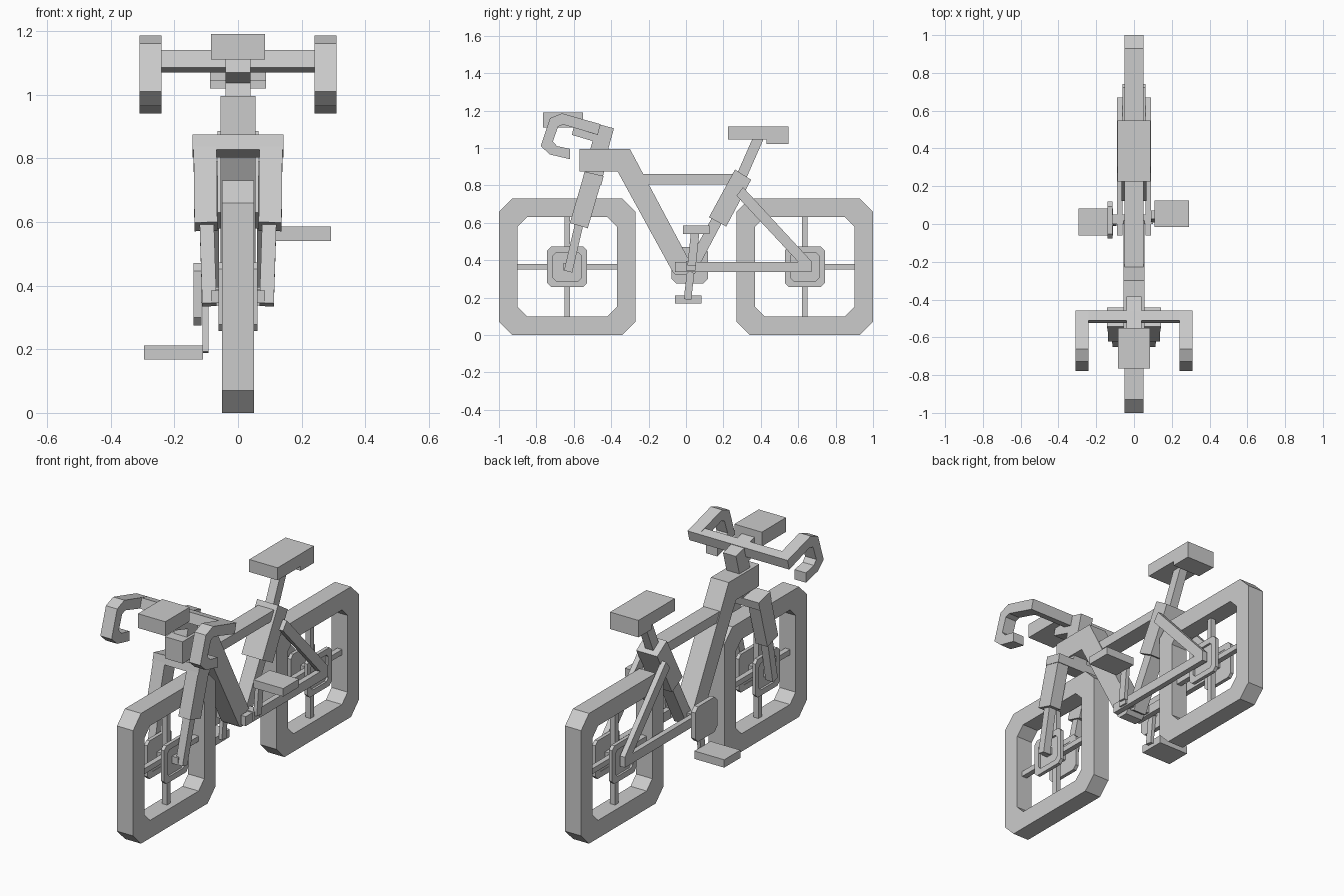
import bpy, bmesh
from mathutils import Vector

if "Cube" in bpy.data.objects:
    bpy.data.objects.remove(bpy.data.objects["Cube"])

grey = bpy.data.materials.new("plain grey")
grey.diffuse_color = (0.6, 0.6, 0.6, 1)
grey.use_nodes = True
grey.node_tree.nodes["Principled BSDF"].inputs["Base Color"].default_value = grey.diffuse_color


def finish(name, bm):
    bmesh.ops.recalc_face_normals(bm, faces=bm.faces)
    me = bpy.data.meshes.new(name)
    bm.to_mesh(me)
    bm.free()
    me.materials.append(grey)
    ob = bpy.data.objects.new(name, me)
    bpy.context.collection.objects.link(ob)
    return ob


def plate(name, pts, x0, x1):
    """Extrude a (y, z) outline from x0 to x1."""
    bm = bmesh.new()
    f = bm.faces.new([bm.verts.new((x0, y, z)) for y, z in pts])
    r = bmesh.ops.extrude_face_region(bm, geom=[f])
    vs = [v for v in r["geom"] if isinstance(v, bmesh.types.BMVert)]
    bmesh.ops.translate(bm, verts=vs, vec=(x1 - x0, 0, 0))
    return finish(name, bm)


def box(name, x0, x1, y0, y1, z0, z1):
    return plate(name, [(y0, z0), (y1, z0), (y1, z1), (y0, z1)], x0, x1)


def beam(name, p0, p1, wide, deep):
    """Square-section bar between two points."""
    p0, p1 = Vector(p0), Vector(p1)
    d = (p1 - p0).normalized()
    u = (Vector((1, 0, 0)) - d * d.x).normalized()
    w = d.cross(u)
    bm = bmesh.new()
    rows = [[bm.verts.new(p + u * a * wide / 2 + w * b * deep / 2)
             for a, b in ((-1, -1), (1, -1), (1, 1), (-1, 1))] for p in (p0, p1)]
    for row in rows:
        bm.faces.new(row)
    for i in range(4):
        j = (i + 1) % 4
        bm.faces.new((rows[0][i], rows[0][j], rows[1][j], rows[1][i]))
    return finish(name, bm)


def octagon(cy, cz, r, c):
    k = r - c
    return [(cy + a, cz + b) for a, b in ((r, -k), (r, k), (k, r), (-k, r),
                                          (-r, k), (-r, -k), (-k, -r), (k, -r))]


def ring(name, outer, inner, x0, x1):
    bm = bmesh.new()
    loops = [[bm.verts.new((x, y, z)) for y, z in pts]
             for pts, x in ((outer, x0), (outer, x1), (inner, x1), (inner, x0))]
    n = len(outer)
    for a in range(4):
        A, B = loops[a], loops[(a + 1) % 4]
        for i in range(n):
            j = (i + 1) % n
            bm.faces.new((A[i], A[j], B[j], B[i]))
    return finish(name, bm)


# Wheels with cross spokes and square hub plates
R = 0.365
for label, cy in (("front", -0.635), ("rear", 0.635)):
    ring(label + "_tyre", octagon(cy, R, R, 0.07), octagon(cy, R, 0.265, 0.05), -0.05, 0.05)
    box(label + "_spoke_vertical", -0.015, 0.015, cy - 0.015, cy + 0.015, 0.09, 0.64)
    box(label + "_spoke_horizontal", -0.015, 0.015, cy - 0.275, cy + 0.275, 0.35, 0.38)
    box(label + "_axle", -0.085, 0.085, cy - 0.02, cy + 0.02, R - 0.02, R + 0.02)
    for s in (-1, 1):
        ring(label + "_hub_ring", octagon(cy, R, 0.107, 0.02),
             octagon(cy, R, 0.075, 0.015), s * 0.042, s * 0.062)
        plate(label + "_hub_plate", octagon(cy, R, 0.08, 0.015), s * 0.044, s * 0.05)

# Frame: head block with down tube, top tube, seat tube and sleeve
plate("head_and_down_tube", [(-0.57, 0.995), (-0.30, 0.995), (0.035, 0.365), (0.0, 0.32),
                             (-0.055, 0.32), (-0.07, 0.335), (-0.365, 0.873), (-0.57, 0.873)],
      -0.055, 0.055)
box("top_tube", -0.05, 0.05, -0.24, 0.28, 0.805, 0.86)
beam("seat_tube", (0, 0.02, 0.34), (0, 0.19, 0.66), 0.08, 0.06)
plate("seat_sleeve", [(0.262, 0.885), (0.348, 0.83), (0.215, 0.58), (0.123, 0.63)], -0.065, 0.065)
beam("seat_post", (0, 0.28, 0.81), (0, 0.39, 1.06), 0.05, 0.055)
plate("seat", [(0.225, 1.115), (0.547, 1.115), (0.547, 1.02), (0.43, 1.02),
               (0.43, 1.045), (0.225, 1.045)], -0.088, 0.088)

# Rear stays on both sides
for s in (-1, 1):
    box("chain_stay", s * 0.06, s * 0.09, -0.06, 0.67, 0.337, 0.39)
    plate("seat_stay", [(0.305, 0.79), (0.27, 0.745), (0.61, 0.38), (0.67, 0.38), (0.67, 0.395)],
          s * 0.06, s * 0.09)

# Fork: neck, crown and telescoping legs
beam("fork_neck", (0, -0.478, 0.92), (0, -0.50, 0.83), 0.09, 0.10)
beam("fork_crown", (0, -0.492, 0.862), (0, -0.503, 0.815), 0.285, 0.105)
for s in (-1, 1):
    beam("fork_upper_leg", (s * 0.104, -0.493, 0.86), (s * 0.101, -0.573, 0.585), 0.072, 0.10)
    beam("fork_lower_leg", (s * 0.099, -0.565, 0.62), (s * 0.09, -0.63, 0.34), 0.045, 0.045)

# Stem, handlebar and front lamp
plate("stem", [(-0.385, 1.105), (-0.59, 1.16), (-0.61, 1.07), (-0.50, 1.037),
               (-0.515, 0.98), (-0.42, 0.98)], -0.04, 0.04)
plate("handlebar_crossbar", [(-0.457, 1.127), (-0.51, 1.14), (-0.525, 1.085), (-0.472, 1.07)],
      -0.25, 0.25)
for s in (-1, 1):
    plate("handlebar_drop",
          [(-0.457, 1.127), (-0.663, 1.185), (-0.727, 1.16), (-0.777, 1.01), (-0.727, 0.965),
           (-0.62, 0.94), (-0.62, 0.995), (-0.69, 1.01), (-0.712, 1.035), (-0.683, 1.115),
           (-0.655, 1.125), (-0.472, 1.07)], s * 0.24, s * 0.31)
box("front_lamp", -0.085, 0.085, -0.765, -0.55, 1.11, 1.19)

# Drive: axle, chainring, cranks and pedals
box("crank_axle", -0.13, 0.10, 0.0, 0.05, 0.345, 0.395)
plate("chainring", octagon(0.02, 0.373, 0.098, 0.025), -0.14, -0.115)
beam("right_crank", (0.10, 0.03, 0.37), (0.10, 0.05, 0.56), 0.022, 0.045)
beam("left_crank", (-0.102, 0.03, 0.38), (-0.102, 0.008, 0.19), 0.02, 0.04)
box("right_pedal", 0.108, 0.292, -0.017, 0.125, 0.54, 0.585)
box("left_pedal", -0.295, -0.11, -0.06, 0.083, 0.168, 0.212)
